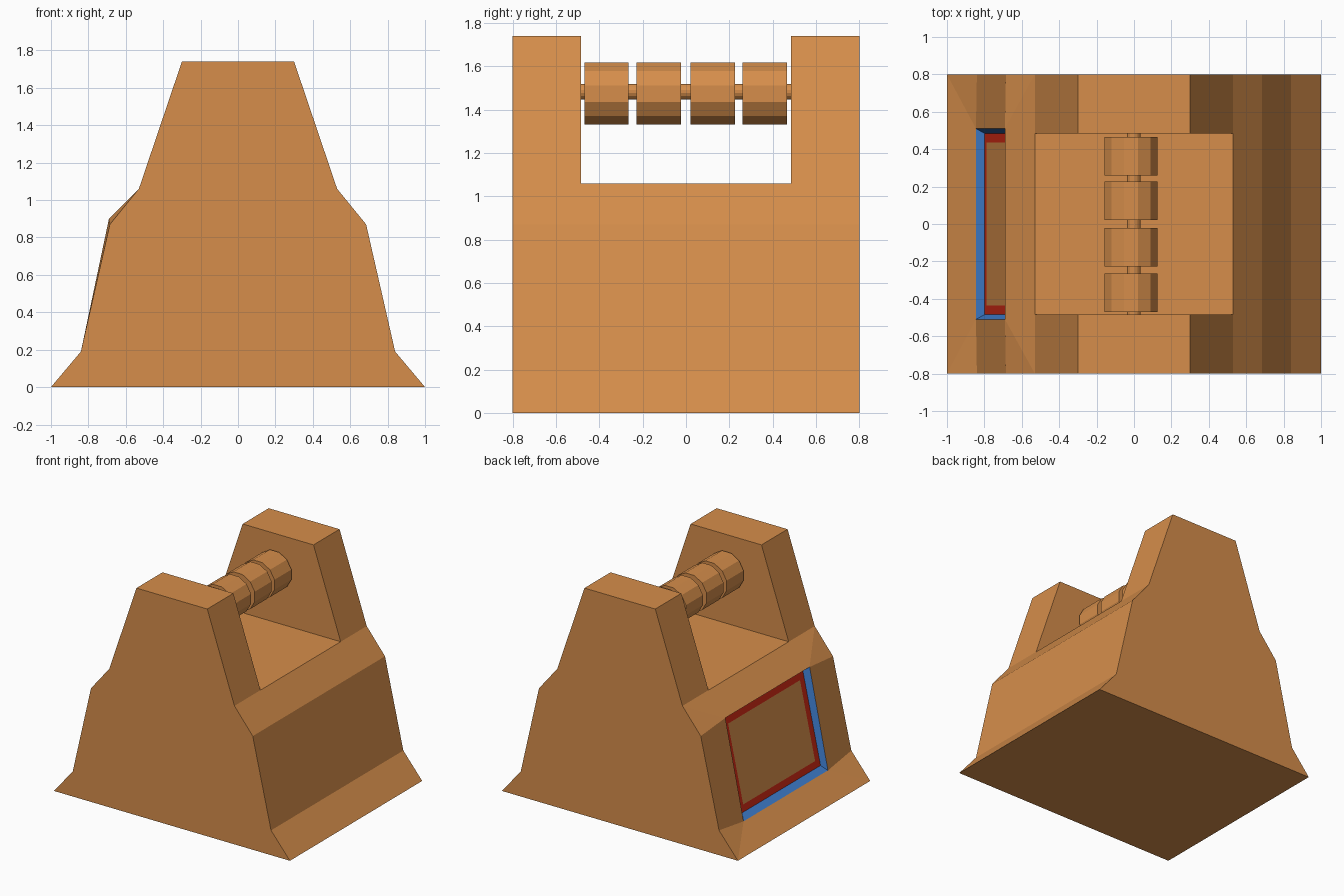
import bpy, bmesh, math
from mathutils import Matrix

if "Cube" in bpy.data.objects:
    bpy.data.objects.remove(bpy.data.objects["Cube"])


def material(name, rgb):
    m = bpy.data.materials.new(name)
    m.diffuse_color = (*rgb, 1)
    m.use_nodes = True
    m.node_tree.nodes["Principled BSDF"].inputs["Base Color"].default_value = m.diffuse_color
    return m


WOOD = material("wood", (0.67, 0.27, 0.07))
BLUE = material("blue", (0.05, 0.21, 0.62))
RED = material("red", (0.67, 0.024, 0.008))


def finish(name, bm, mats):
    bmesh.ops.remove_doubles(bm, verts=bm.verts, dist=1e-4)
    bmesh.ops.recalc_face_normals(bm, faces=bm.faces)
    me = bpy.data.meshes.new(name)
    bm.to_mesh(me)
    bm.free()
    for m in mats:
        me.materials.append(m)
    ob = bpy.data.objects.new(name, me)
    bpy.context.collection.objects.link(ob)
    return ob


# Body: stepped profile (right half, bottom to top), notch between two cheeks
prof = [(1, 0), (0.84, 0.19), (0.685, 0.87), (0.53, 1.06), (0.3, 1.74)]
foot, low, high, shoulder, crown = prof
W, N = 0.8, 0.485
bm = bmesh.new()


def face(pts, mat=0):
    f = bm.faces.new([bm.verts.new(p) for p in pts])
    f.material_index = mat


def strip(a, b, ya, yb, mat=0):
    """Quad between two (x, z) points, over a y range."""
    face([(a[0], ya, a[1]), (a[0], yb, a[1]), (b[0], yb, b[1]), (b[0], ya, b[1])], mat)


def left(p):
    return (-p[0], p[1])


def at(p, y):
    return (p[0], y, p[1])


strip(foot, left(foot), -W, W)
strip(shoulder, left(shoulder), -N, N)
strip(foot, low, -W, W)
strip(low, high, -W, W)
face([at(high, -W), at(high, W), at(shoulder, W), at(shoulder, N),
      at(shoulder, -N), at(shoulder, -W)])

# Cheeks
for s in (-1, 1):
    face([at(p, s * W) for p in prof] + [at(left(p), s * W) for p in reversed(prof)])
    face([at(p, s * N) for p in (shoulder, crown, left(crown), left(shoulder))])
    strip(crown, left(crown), s * N, s * W)
    strip(shoulder, crown, s * N, s * W)
    strip(left(shoulder), left(crown), s * N, s * W)

# Left side: rim pulled slightly over the creases, with a recessed framed panel
rim_b, rim_t, R = (-0.845, 0.15), (-0.69, 0.90), 0.51
F, L, H, S = (left(p) for p in (foot, low, high, shoulder))
face([at(F, -W), at(F, W), at(rim_b, R), at(rim_b, -R)])
face([at(S, -W), at(S, -N), at(S, N), at(S, W), at(rim_t, R), at(rim_t, -R)])
for s in (-1, 1):
    face([at(F, s * W), at(L, s * W), at(rim_b, s * R)])
    face([at(L, s * W), at(H, s * W), at(rim_t, s * R), at(rim_b, s * R)])
    face([at(H, s * W), at(S, s * W), at(rim_t, s * R)])


def ring(b, t, y):
    return [at(b, -y), at(b, y), at(t, y), at(t, -y)]


rings = [ring(rim_b, rim_t, R),
         ring((-0.80, 0.185), (-0.65, 0.87), 0.485),
         ring((-0.789, 0.235), (-0.661, 0.82), 0.435)]
for k, mat in ((0, 1), (1, 2)):
    o, i = rings[k], rings[k + 1]
    for j in range(4):
        n = (j + 1) % 4
        face([o[j], o[n], i[n], i[j]], mat)
face(rings[2])
finish("body", bm, [WOOD, BLUE, RED])


# Axle and four twelve-sided drums
def drum(name, sides, radius, length, loc):
    b = bmesh.new()
    turn = Matrix.Rotation(math.pi / 2, 4, 'X') @ Matrix.Rotation(math.pi / sides, 4, 'Z')
    bmesh.ops.create_cone(b, cap_ends=True, segments=sides, radius1=radius,
                          radius2=radius, depth=length,
                          matrix=Matrix.Translation(loc) @ turn)
    return finish(name, b, [WOOD])


drum("axle", 16, 0.037, 2 * N, (-0.002, 0, 1.483))
for k, y in enumerate((-0.367, -0.125, 0.124, 0.363)):
    drum(f"number_drum_{k + 1}", 12, 0.1475, 0.205, (-0.016, y, 1.474))
